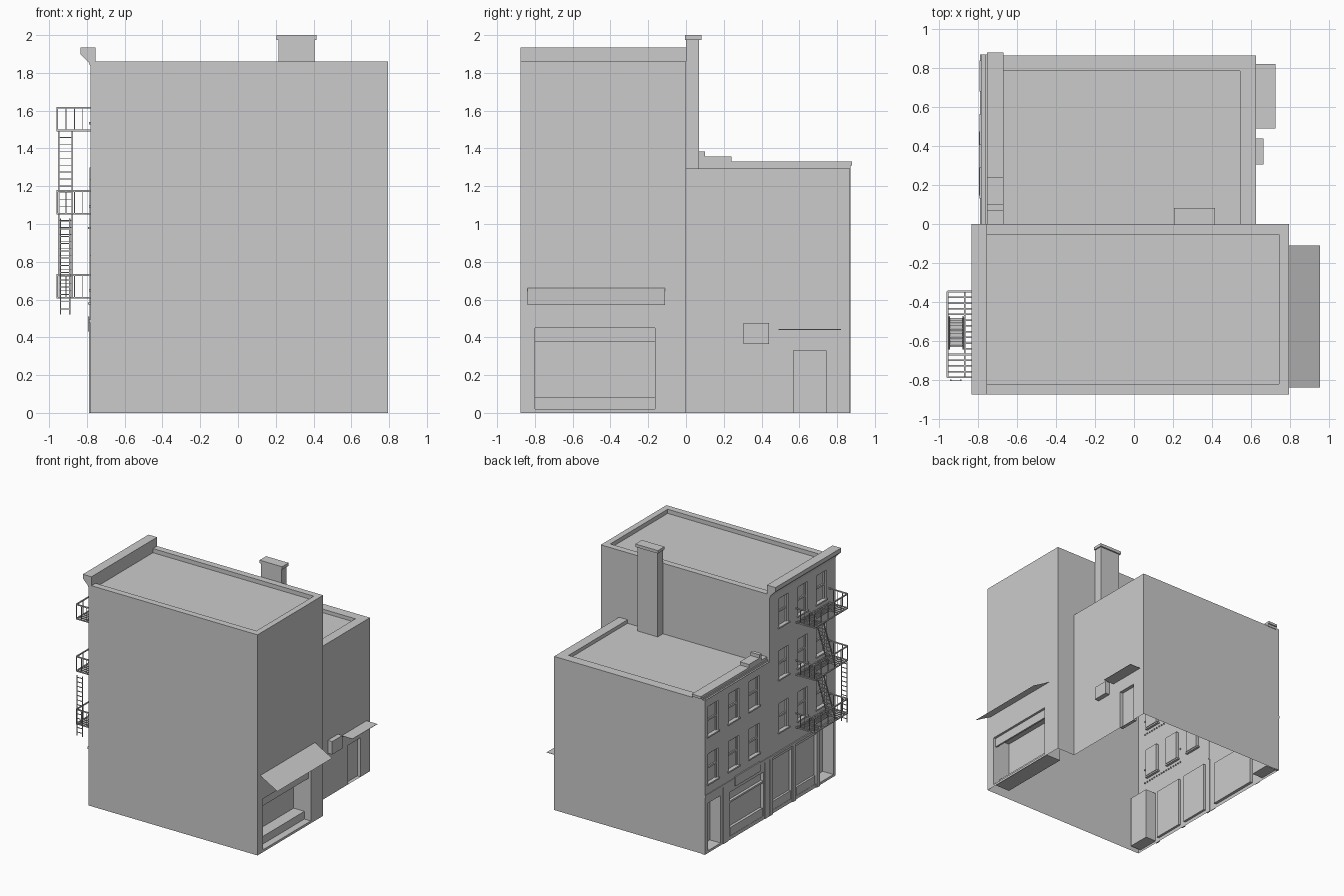
import bpy, bmesh, math
from mathutils import Vector

if "Cube" in bpy.data.objects:
    bpy.data.objects.remove(bpy.data.objects["Cube"])


def finish(name, bm, recalc=True):
    bmesh.ops.remove_doubles(bm, verts=bm.verts, dist=1e-5)
    if recalc:
        bmesh.ops.recalc_face_normals(bm, faces=bm.faces)
    me = bpy.data.meshes.new(name)
    bm.to_mesh(me)
    bm.free()
    ob = bpy.data.objects.new(name, me)
    bpy.context.collection.objects.link(ob)
    return ob


def quad(bm, *pts):
    bm.faces.new([bm.verts.new(p) for p in pts])


def add_box(bm, x0, x1, y0, y1, z0, z1):
    v = bmesh.ops.create_cube(bm, size=1)["verts"]
    for p in v:
        p.co = Vector((x1 if p.co.x > 0 else x0, y1 if p.co.y > 0 else y0, z1 if p.co.z > 0 else z0))


def boxes(name, *dims):
    bm = bmesh.new()
    for d in dims:
        add_box(bm, *d)
    return finish(name, bm)


def add_bar(bm, a, b, t):
    a, b = Vector(a), Vector(b)
    m = Vector.to_track_quat(b - a, 'Z', 'Y').to_matrix().to_4x4()
    m.translation = (a + b) / 2
    v = bmesh.ops.create_cube(bm, size=1)["verts"]
    for p in v:
        p.co = m @ Vector((p.co.x * t, p.co.y * t, p.co.z * (b - a).length))


def prism(name, profile, y0, y1):
    bm = bmesh.new()
    f = bm.faces.new([bm.verts.new((x, y0, z)) for x, z in profile])
    r = bmesh.ops.extrude_face_region(bm, geom=[f])
    bmesh.ops.translate(bm, vec=(0, y1 - y0, 0), verts=[g for g in r["geom"] if isinstance(g, bmesh.types.BMVert)])
    return finish(name, bm)


def wall_x(name, x, y0, y1, z1, holes):
    """Wall in the plane x, with recessed openings (ya, yb, za, zb, depth)."""
    bm = bmesh.new()
    ys = sorted({y0, y1, *[h[0] for h in holes], *[h[1] for h in holes]})
    zs = sorted({0, z1, *[h[2] for h in holes], *[h[3] for h in holes]})
    for a, b in zip(ys, ys[1:]):
        for c, d in zip(zs, zs[1:]):
            my, mz = (a + b) / 2, (c + d) / 2
            if not any(h[0] < my < h[1] and h[2] < mz < h[3] for h in holes):
                quad(bm, (x, a, c), (x, a, d), (x, b, d), (x, b, c))
    s = 1 if x < 0 else -1
    for a, b, c, d, depth in holes:
        i = x + s * depth
        ring = [(a, c), (b, c), (b, d), (a, d)]
        for p, q in zip(ring, ring[1:] + ring[:1]):
            quad(bm, (x, *p), (x, *q), (i, *q), (i, *p))
        quad(bm, *[(i, *p) for p in ring])
    bmesh.ops.remove_doubles(bm, verts=bm.verts, dist=1e-5)
    bmesh.ops.recalc_face_normals(bm, faces=bm.faces)
    f = max(bm.faces, key=lambda f: abs(f.normal.x) * f.calc_area())
    if f.normal.x * s > 0:
        bmesh.ops.reverse_faces(bm, faces=bm.faces)
    return finish(name, bm, False)


def window_trim(name, x, centres, sills, w, h):
    """Sash frame, meeting rail and sill of every window."""
    bm = bmesh.new()
    for y in centres:
        for z in sills:
            a, b, t = y - w / 2, y + w / 2, .012
            add_box(bm, x - .008, x + .02, a - .01, b + .01, z - .012, z)
            for d in ((a, a + t, z, z + h), (b - t, b, z, z + h), (a, b, z + h - t, z + h),
                      (a, b, z + h * .47, z + h * .53)):
                add_box(bm, x + .014, x + .025, *d)
    return finish(name, bm)


def roof(name, x0, x1, y0, y1, h, ix0, ix1, iy0, iy1, rz):
    """Parapet top ring, inner parapet sides and roof deck."""
    bm = bmesh.new()
    o = [(x0, y0), (x1, y0), (x1, y1), (x0, y1)]
    i = [(ix0, iy0), (ix1, iy0), (ix1, iy1), (ix0, iy1)]
    for k in range(4):
        n = (k + 1) % 4
        if o[k][1] != i[k][1] or o[n][1] != i[n][1]:
            quad(bm, (*o[k], h), (*o[n], h), (*i[n], h), (*i[k], h))
            quad(bm, (*i[k], h), (*i[n], h), (*i[n], rz), (*i[k], rz))
    quad(bm, *[(*p, rz) for p in i])
    bmesh.ops.remove_doubles(bm, verts=bm.verts, dist=1e-5)
    bmesh.ops.recalc_face_normals(bm, faces=bm.faces)
    if max(bm.faces, key=lambda f: f.calc_area()).normal.z < 0:
        bmesh.ops.reverse_faces(bm, faces=bm.faces)
    return finish(name, bm, False)


def panel(name, *pts):
    bm = bmesh.new()
    quad(bm, *pts)
    return finish(name, bm, False)


def wall_y(name, y, x0, x1, z0, z1):
    pts = [(x0, y, z0), (x1, y, z0), (x1, y, z1), (x0, y, z1)]
    return panel(name, *(pts if y < 0 else pts[::-1]))


# Tall building: walls, roof and street facade
F, L = -.78, -.785
tall_y, tall_z = (-.19, -.44, -.69), (.655, 1.1, 1.54)
holes = [(y - .065, y + .065, z, z + .24, .025) for y in tall_y for z in tall_z]
holes += [(-.29, -.04, .03, .45, .02), (-.62, -.35, .03, .45, .02), (-.85, -.66, .02, .46, .1)]
wall_x("tall_street_facade", F, -.875, 0, 1.86, holes)
window_trim("tall_windows", F, tall_y, tall_z, .13, .24)
wall_y("tall_front_wall", -.875, F, .795, 0, 1.86)
wall_y("tall_party_wall", 0, F, .795, 1.25, 1.86)
wall_y("tall_party_wall_end", 0, .625, .795, 0, 1.25)
wall_x("tall_dock_wall", .795, -.875, 0, 1.86, [(-.8, -.165, .02, .45, .16)])
roof("tall_roof", F, .795, -.875, 0, 1.86, -.755, .745, -.82, -.055, 1.825)
prism("tall_cornice", [(-.755, 1.83), (-.78, 1.83), (-.79, 1.855), (-.835, 1.9), (-.835, 1.935), (-.755, 1.935)],
      -.875, 0)

# Loading dock: raised step, shutter head and awning
boxes("dock_step", (.635, .735, -.8, -.165, .02, .085))
boxes("dock_shutter", (.76, .775, -.8, -.165, .375, .45))
panel("dock_awning", (.795, -.84, .66), (.955, -.84, .57), (.955, -.11, .57), (.795, -.11, .66))

# Low building
low_y, low_z = (.21, .485, .76), (.585, .985)
holes = [(y - .07, y + .07, z, z + .25, .025) for y in low_y for z in low_z]
holes += [(.66, .83, .02, .42, .1), (.09, .54, .03, .4, .025)]
wall_x("low_street_facade", L, 0, .87, 1.3, holes)
window_trim("low_windows", L, low_y, low_z, .14, .25)
boxes("low_corner_pier", (L, -.755, .85, .87, 0, 1.3))
wall_y("low_back_wall", .865, -.755, .625, 0, 1.295)
wall_x("low_yard_wall", .625, 0, .865, 1.295, [(.57, .74, 0, .33, .03)])
roof("low_roof", L, .625, 0, .865, 1.295, -.67, .545, 0, .785, 1.265)
boxes("low_coping", (-.755, -.67, 0, .88, 1.31, 1.33), (-.765, -.67, 0, .87, 1.29, 1.31))
boxes("coping_steps", (-.755, -.67, .07, .24, 1.33, 1.357), (-.755, -.67, .07, .1, 1.357, 1.385))
boxes("chimney", (.215, .405, 0, .07, 1.25, 1.975))
boxes("chimney_cap", (.205, .415, -.005, .082, 1.975, 2.0))
boxes("air_conditioner", (.625, .665, .305, .44, .365, .475))
boxes("door_canopy", (.625, .725, .49, .82, .44, .443))

# Shopfronts: bands, pilasters, aprons, sign board
boxes("shop_bands", (-.79, L, 0, .87, .48, .5), (-.79, F, -.875, 0, .475, .495))
boxes("shop_pilasters", *[(-.79, F, y - .02, y + .02, 0, .48) for y in (-.32, -.01, -.64)],
      *[(-.79, L, y - .03, y + .03, 0, .48) for y in (.6, .045)])
boxes("shop_aprons", (-.783, -.76, .1, .53, .03, .1), (-.783, -.76, .09, .54, .31, .325),
      (-.778, -.76, -.28, -.05, .03, .1), (-.778, -.76, -.61, -.36, .03, .1))
boxes("sign_board", (-.795, L, .145, .475, .43, .51))

# Fire escape: three balconies, two stair flights, drop ladder
bm = bmesh.new()
Y0, Y1, X0 = -.787, -.347, -.957
for z in (.61, 1.055, 1.495):
    for h in (0, .12):
        for y in (Y0, Y1):
            add_bar(bm, (X0, y, z + h), (-.77, y, z + h), .009)
        add_bar(bm, (X0, Y0, z + h), (X0, Y1, z + h), .009)
    add_bar(bm, (-.868, Y0, z), (-.868, Y1, z), .008)
    for i in range(1, 15):
        y = Y0 + (Y1 - Y0) * i / 15
        start = -.868 if -.645 < y < -.47 else X0
        add_bar(bm, (start, y, z), (-.77, y, z), .008)
    for x in (-.91, -.865, -.825):
        for y in (Y0, Y1):
            add_bar(bm, (x, y, z), (x, y, z + .12), .004)
    for i in range(6):
        y = Y0 + (Y1 - Y0) * i / 5
        add_bar(bm, (X0, y, z), (X0, y, z + .12), .006)
finish("fire_escape_balconies", bm)

bm = bmesh.new()
for z0, z1 in ((.61, 1.055), (1.055, 1.495)):
    for x in (-.948, -.877):
        add_bar(bm, (x, -.64, z0), (x, -.475, z1), .008)
    for i in range(1, 12):
        t = i / 12
        y, z = -.64 + .165 * t, z0 + (z1 - z0) * t
        add_box(bm, -.948, -.877, y - .006, y + .006, z - .002, z + .002)
finish("fire_escape_stairs", bm)

bm = bmesh.new()
for x in (-.94, -.89):
    add_bar(bm, (x, -.802, .52), (x, -.802, 1.03), .007)
for i in range(13):
    z = .55 + i * .0385
    add_bar(bm, (-.94, -.802, z), (-.89, -.802, z), .005)
finish("drop_ladder", bm)
